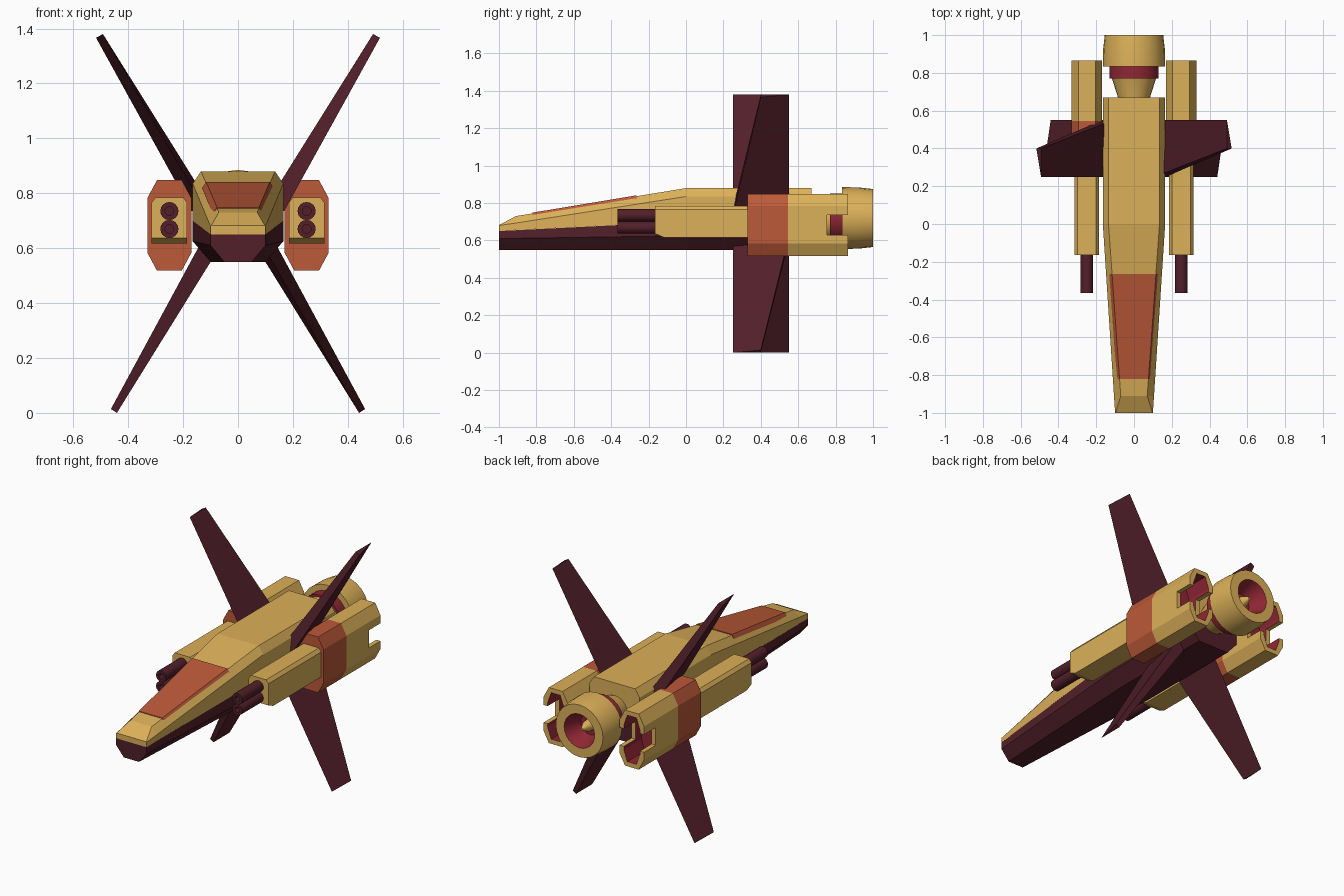
import bpy, bmesh, math
from mathutils import Vector

if "Cube" in bpy.data.objects:
    bpy.data.objects.remove(bpy.data.objects["Cube"])


def material(name, rgb):
    m = bpy.data.materials.new(name)
    m.diffuse_color = (*rgb, 1)
    m.use_nodes = True
    m.node_tree.nodes["Principled BSDF"].inputs["Base Color"].default_value = m.diffuse_color
    return m


YELLOW = material("yellow_paint", (0.72, 0.44, 0.10))
ORANGE = material("orange_paint", (0.50, 0.10, 0.04))
DARK = material("dark_maroon", (0.085, 0.014, 0.023))
RED = material("engine_red", (0.28, 0.02, 0.035))


def loft(name, rings, mats, red_from=None):
    """Skin equal-length rings and cap both ends; bands from red_from on use the second material."""
    bm = bmesh.new()
    rows = [[bm.verts.new(p) for p in r] for r in rings]
    n = len(rows[0])
    for k, (a, b) in enumerate(zip(rows, rows[1:])):
        for i in range(n):
            f = bm.faces.new((a[i], a[(i + 1) % n], b[(i + 1) % n], b[i]))
            f.material_index = int(red_from is not None and k >= red_from)
    bm.faces.new(rows[0])
    end = bm.faces.new(rows[-1])
    end.material_index = int(red_from is not None)
    bmesh.ops.recalc_face_normals(bm, faces=bm.faces)
    me = bpy.data.meshes.new(name)
    bm.to_mesh(me)
    bm.free()
    ob = bpy.data.objects.new(name, me)
    bpy.context.collection.objects.link(ob)
    for m in mats:
        me.materials.append(m)
    return ob


def section(y, half, cx=0):
    """Symmetric cross-section from (half width, z) points, bottom to top."""
    return [(cx + w, y, z) for w, z in half] + [(cx - w, y, z) for w, z in reversed(half)]


def turned(name, profile, mats, cx=0, cz=0.72, sides=24, red_from=None):
    """Round part along y from (y, radius) points."""
    rings = [[(cx + r * math.cos(2 * math.pi * i / sides), y, cz + r * math.sin(2 * math.pi * i / sides))
              for i in range(sides)] for y, r in profile]
    ob = loft(name, rings, mats, red_from)
    bpy.ops.object.select_all(action='DESELECT')
    ob.select_set(True)
    bpy.context.view_layer.objects.active = ob
    bpy.ops.object.shade_smooth_by_angle(angle=math.radians(30))
    return ob


# Fuselage: yellow upper shell over dark keel
loft("upper_hull", [
    section(-1.0, [(0.10, 0.65), (0.10, 0.68), (0.098, 0.682)]),
    section(-0.91, [(0.106, 0.655), (0.106, 0.693), (0.07, 0.73)]),
    section(0.0, [(0.165, 0.70), (0.165, 0.835), (0.135, 0.88)]),
    section(0.67, [(0.165, 0.70), (0.165, 0.835), (0.135, 0.88)])], [YELLOW])
loft("lower_hull", [
    section(-1.0, [(0.05, 0.55), (0.10, 0.61), (0.10, 0.65)]),
    section(0.0, [(0.10, 0.55), (0.165, 0.625), (0.165, 0.70)]),
    section(0.67, [(0.10, 0.55), (0.165, 0.625), (0.165, 0.70)])], [DARK])

# Orange canopy panel wrapped over the sloping nose
loft("canopy_panel", [
    section(-0.82, [(0.092, 0.725), (0.0765, 0.749)]),
    section(-0.265, [(0.131, 0.819), (0.116, 0.841)])], [ORANGE])

# Main engine: neck, red collar, nozzle bell, hub
turned("engine_neck", [(0.64, 0.08), (0.67, 0.085), (0.775, 0.118)], [YELLOW])
turned("engine_collar", [(0.77, 0.13), (0.86, 0.13)], [RED])
turned("engine_nozzle", [(0.835, 0.165), (0.92, 0.164), (1.0, 0.155), (1.0, 0.10), (0.90, 0.06)],
       [YELLOW, RED], red_from=3)
turned("engine_hub", [(0.89, 0.035), (0.93, 0.03), (0.975, 0.008)], [YELLOW], sides=12)

# Slot cutter shared by both side engines
slot = loft("slot_cutter", [section(0.755, [(0.5, 0.63), (0.5, 0.735)]),
                            section(0.95, [(0.5, 0.63), (0.5, 0.735)])], [YELLOW])
slot.hide_render = True
slot.hide_viewport = True


def octagon(y, cx, s=1.0):
    half = [(0.045, -0.165), (0.08, -0.1), (0.08, 0.1), (0.045, 0.165)]
    t = 0.08 * (1 - s)
    return section(y, [(w * s, 0.683 + z - math.copysign(t, z)) for w, z in half], cx)


# Wing: thin edge A keeps constant y, thick edge B-C sweeps towards mid chord
def wing(name, side, inner, outer, thin_y):
    rings = []
    for k in (0, 1):
        a, b = Vector(inner[k]), Vector(outer[k])
        swept_y = (0.8 - thin_y, 0.40)[k]
        p = a.lerp(b, (0.35, 0.0)[k])
        rings.append([(side * q.x, y, q.y) for q, y in ((p, thin_y), (b, swept_y), (a, swept_y))])
    loft(name, rings, [DARK])


for side, tag in ((1, "right"), (-1, "left")):
    cx = 0.25 * side
    # Side engine: front pod, orange band, hollow slotted rear
    loft(tag + "_pod_front", [
        section(-0.165, [(0.065, 0.637), (0.065, 0.765), (0.05, 0.785)], cx),
        section(-0.12, [(0.065, 0.617), (0.065, 0.765), (0.05, 0.785)], cx),
        section(0.34, [(0.065, 0.617), (0.065, 0.765), (0.05, 0.785)], cx)], [YELLOW])
    loft(tag + "_pod_band", [octagon(0.33, cx), octagon(0.545, cx)], [ORANGE])
    rear = loft(tag + "_pod_rear", [octagon(0.545, cx), octagon(0.865, cx), octagon(0.865, cx, 0.66),
                                    octagon(0.70, cx, 0.66)], [YELLOW, RED], red_from=2)
    cut = rear.modifiers.new("slot", 'BOOLEAN')
    cut.object = slot
    cut.operation = 'DIFFERENCE'
    cut.solver = 'EXACT'
    # Twin gun barrels with hollow muzzles
    for z, pos in ((0.735, "upper"), (0.67, "lower")):
        turned(f"{tag}_{pos}_gun", [(-0.12, 0.033), (-0.365, 0.033), (-0.365, 0.016), (-0.33, 0.016)],
               [DARK], cx, z, 16)
    # Crossed wings, sweeping opposite ways on each side
    up_y, low_y = (0.55, 0.25) if side > 0 else (0.25, 0.55)
    wing(tag + "_upper_wing", side, [(0.11, 0.77), (0.492, 1.38)], [(0.168, 0.735), (0.517, 1.366)], up_y)
    wing(tag + "_lower_wing", side, [(0.075, 0.59), (0.441, 0.0)], [(0.135, 0.62), (0.463, 0.014)], low_y)
